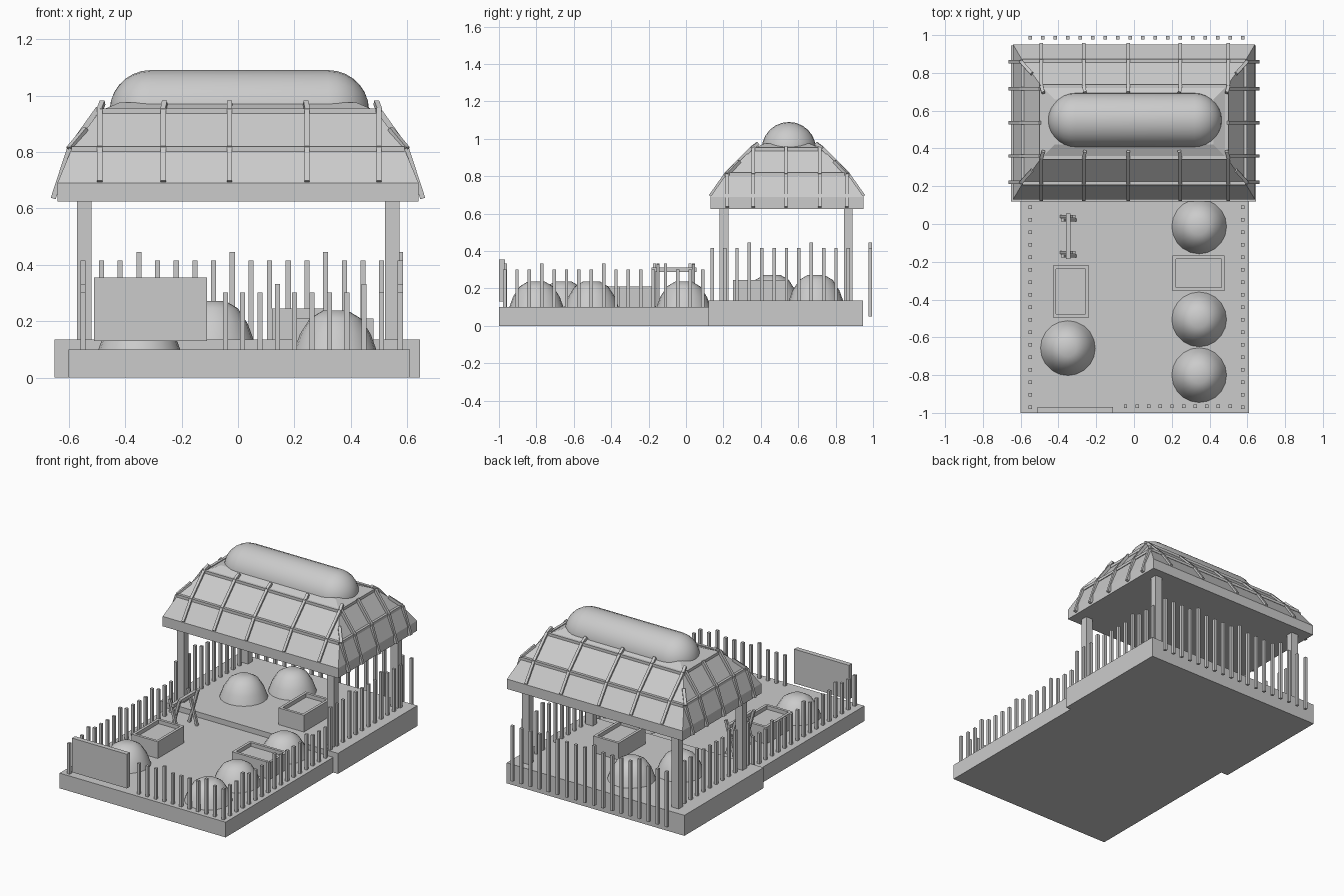
import bpy, bmesh, math
from mathutils import Vector, Matrix

cube = bpy.data.objects.get("Cube")
if cube:
    bpy.data.objects.remove(cube, do_unlink=True)

GREY = (0.6, 0.6, 0.6, 1)
mat = bpy.data.materials.new("plain grey")
mat.use_nodes = True
mat.diffuse_color = GREY
mat.node_tree.nodes["Principled BSDF"].inputs["Base Color"].default_value = GREY


def finish(name, bm, smooth=False):
    bmesh.ops.recalc_face_normals(bm, faces=bm.faces)
    mesh = bpy.data.meshes.new(name)
    bm.to_mesh(mesh)
    bm.free()
    mesh.materials.append(mat)
    obj = bpy.data.objects.new(name, mesh)
    bpy.context.collection.objects.link(obj)
    if smooth:
        bpy.ops.object.select_all(action="DESELECT")
        obj.select_set(True)
        bpy.context.view_layer.objects.active = obj
        bpy.ops.object.shade_smooth_by_angle(angle=math.radians(35))
    return obj


def add_box(bm, x0, x1, y0, y1, z0, z1):
    m = Matrix.Translation(((x0 + x1) / 2, (y0 + y1) / 2, (z0 + z1) / 2))
    m = m @ Matrix.Diagonal((x1 - x0, y1 - y0, z1 - z0, 1))
    return bmesh.ops.create_cube(bm, size=1, matrix=m)["verts"]


def box(name, *bounds):
    bm = bmesh.new()
    add_box(bm, *bounds)
    return finish(name, bm)


def add_beam(bm, a, b, w):
    """Square bar from a to b."""
    a, b = Vector(a), Vector(b)
    d = b - a
    m = Matrix.Translation((a + b) / 2) @ d.to_track_quat("Z", "Y").to_matrix().to_4x4()
    bmesh.ops.create_cube(bm, size=1, matrix=m @ Matrix.Diagonal((w, w, d.length, 1)))


def loft(name, rings, smooth=False):
    """Closed skin through rings of equal point count."""
    bm = bmesh.new()
    loops = [[bm.verts.new(p) for p in r] for r in rings]
    n = len(loops[0])
    for lo, hi in zip(loops, loops[1:]):
        for i in range(n):
            j = (i + 1) % n
            bm.faces.new((lo[i], lo[j], hi[j], hi[i]))
    bm.faces.new(loops[0])
    bm.faces.new(loops[-1])
    return finish(name, bm, smooth)


# Ground slabs
box("front_base", -0.60, 0.61, -1.0, 0.12, 0, 0.10)
box("rear_base", -0.65, 0.645, 0.12, 0.945, 0, 0.135)

# Roof: half length, half depth, height for each level
RY = 0.54
levels = [(0.64, 0.41, 0.625), (0.64, 0.41, 0.69), (0.59, 0.325, 0.81),
          (0.49, 0.19, 0.945), (0.42, 0.12, 0.975)]
loft("roof", [[(sx * hx, RY + sy * hy, z) for sx, sy in ((-1, -1), (1, -1), (1, 1), (-1, 1))]
              for hx, hy, z in levels])

# Rounded ridge cap
R, STEPS, SIDES = 0.145, 8, 24
rings = []
for end in (-1, 1):
    for k in range(STEPS):
        t = math.pi / 2 * (k + 0.15 if end < 0 else STEPS - 1 - k + 0.15) / (STEPS - 0.85)
        x = 0.005 + end * (0.315 + R * math.cos(t))
        r = R * math.sin(t)
        rings.append([(x, 0.55 + r * math.cos(2 * math.pi * i / SIDES),
                       0.945 + r * math.sin(2 * math.pi * i / SIDES)) for i in range(SIDES)])
loft("ridge_cap", rings, True)

# Roof battens: rails round each bend, ribs running up each slope
bm = bmesh.new()
for hx, hy, z in levels[2:4]:
    for s in (-1, 1):
        add_beam(bm, (-hx, RY + s * hy, z), (hx, RY + s * hy, z), 0.018)
        add_beam(bm, (s * hx, RY - hy, z), (s * hx, RY + hy, z), 0.018)
for s in (-1, 1):
    for x in (-0.49, -0.265, -0.03, 0.245, 0.5):
        path = [(x, RY + s * hy, z + 0.004) for hx, hy, z in levels[1:4]]
        path.append((x * 0.98, RY + s * 0.155, 0.975))
        for a, b in zip(path, path[1:]):
            add_beam(bm, a, b, 0.018)
    for y in (0.22, 0.36, 0.535, 0.715, 0.86):
        path = [(s * 0.655, y, 0.635), (s * 0.598, y, 0.81), (s * 0.495, y, 0.955)]
        if abs(y - RY) > 0.25:
            path[2] = (s * 0.54, y + (RY - y) * 0.2, 0.88)
        for a, b in zip(path, path[1:]):
            add_beam(bm, a, b, 0.018)
finish("roof_battens", bm)

# Corner posts
for side, x in (("right", -0.545), ("left", 0.547)):
    for end, y in (("front", 0.203), ("back", 0.868)):
        box(f"{end}_{side}_post", x - 0.026, x + 0.026, y - 0.023, y + 0.023, 0.1, 0.64)


# Fences of square stakes, every fifth one taller
def fence(name, points, bottom, top):
    bm = bmesh.new()
    h = 0.009
    for i, (x, y) in enumerate(points):
        z = top + (0.03 if i % 5 == 3 else 0)
        add_box(bm, x - h, x + h, y - h, y + h, bottom, z)
    finish(name, bm)


STEP = 0.0662
for side, x in (("right", -0.55), ("left", 0.575)):
    fence(f"front_{side}_fence", [(x, -0.97 + STEP * i) for i in range(17)], 0.09, 0.302)
    fence(f"rear_{side}_fence", [(x, 0.14 + STEP * i) for i in range(12)], 0.1, 0.415)
fence("back_fence", [(-0.55 + STEP * i, 0.985) for i in range(18)], 0.05, 0.415)
fence("front_fence", [(-0.045 + 0.0615 * i, -0.965) for i in range(10)], 0.09, 0.302)

# Front board
box("front_board", -0.51, -0.11, -1.0, -0.968, 0.13, 0.355)

# Mounds
profile = [(0.145, 0), (0.125, 0.055), (0.09, 0.11), (0.045, 0.137)]
mounds = [(0.345, -0.013, 0.1), (0.345, -0.505, 0.1), (0.345, -0.80, 0.1),
          (-0.35, -0.657, 0.1), (-0.28, 0.46, 0.135), (-0.09, 0.695, 0.135)]
for k, (x, y, z) in enumerate(mounds):
    loft(f"mound_{k + 1}",
         [[(x + r * math.cos(math.pi * i / 10), y + r * math.sin(math.pi * i / 10), z + h)
           for i in range(20)] for r, h in profile], True)


# Open boxes with a sunken top
def planter(name, x0, x1, y0, y1, z, height=0.11):
    bm = bmesh.new()
    add_box(bm, x0, x1, y0, y1, z, z + height)
    bm.faces.ensure_lookup_table()
    top = max(bm.faces, key=lambda f: f.calc_center_median().z)
    bmesh.ops.inset_region(bm, faces=[top], thickness=0.025)
    low = bmesh.ops.extrude_discrete_faces(bm, faces=[top])["faces"]
    bmesh.ops.translate(bm, verts=low[0].verts, vec=(0, 0, -0.025))
    finish(name, bm)


planter("right_planter", -0.43, -0.238, -0.495, -0.22, 0.1)
planter("left_planter", 0.205, 0.48, -0.355, -0.167, 0.1)
planter("rear_planter", 0.12, 0.305, 0.25, 0.53, 0.135)

# Trestle: crossed legs at both ends and a bar
bm = bmesh.new()
for y in (-0.16, 0.03):
    for s in (-1, 1):
        yy = y + s * 0.009
        add_beam(bm, (-0.348 - s * 0.035, yy, 0.1), (-0.348 + s * 0.03, yy, 0.33), 0.016)
add_beam(bm, (-0.348, -0.185, 0.3), (-0.348, 0.055, 0.3), 0.022)
finish("trestle", bm)
